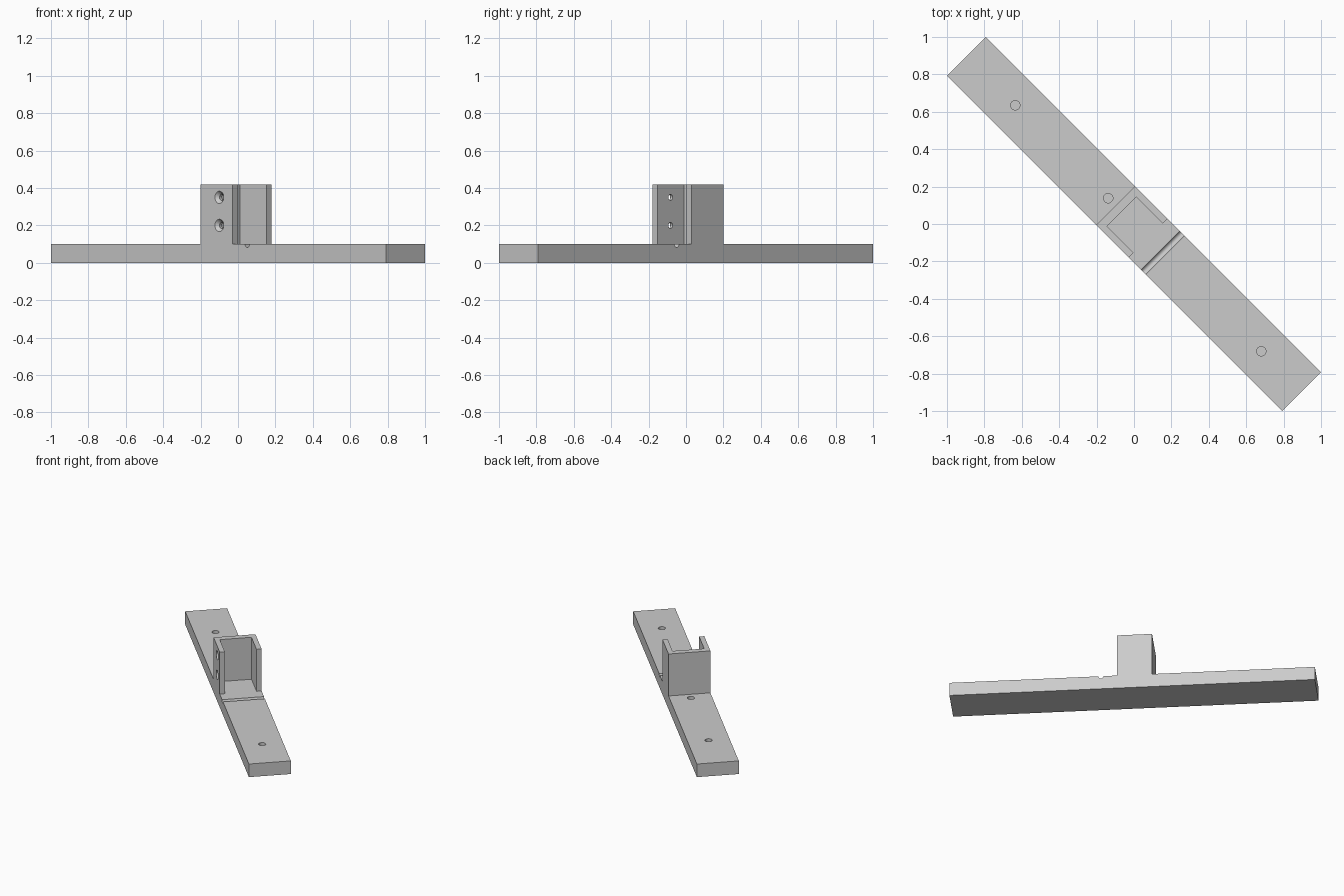
import bpy, bmesh, math
from mathutils import Matrix, Vector

if "Cube" in bpy.data.objects:
    bpy.data.objects.remove(bpy.data.objects["Cube"], do_unlink=True)

# The part is laid out along x, then turned 45 degrees about z
TURN = Matrix.Rotation(math.radians(-45), 4, 'Z')
HALF_LENGTH, HALF_WIDTH, BAR_TOP, WALL_TOP = 1.267, 0.147, 0.1, 0.42

grey = bpy.data.materials.new("light grey")
grey.use_nodes = True
colour = (0.6, 0.6, 0.6, 1)
grey.diffuse_color = colour
grey.node_tree.nodes["Principled BSDF"].inputs["Base Color"].default_value = colour


def finish(name, bm):
    bmesh.ops.recalc_face_normals(bm, faces=bm.faces)
    bmesh.ops.transform(bm, matrix=TURN, verts=bm.verts)
    mesh = bpy.data.meshes.new(name)
    bm.to_mesh(mesh)
    bm.free()
    mesh.materials.append(grey)
    obj = bpy.data.objects.new(name, mesh)
    bpy.context.collection.objects.link(obj)
    return obj


def prism(name, outline, z0, z1):
    bm = bmesh.new()
    face = bm.faces.new([bm.verts.new((x, y, z0)) for x, y in outline])
    new = bmesh.ops.extrude_face_region(bm, geom=[face])["geom"]
    top = [v for v in new if isinstance(v, bmesh.types.BMVert)]
    bmesh.ops.translate(bm, vec=(0, 0, z1 - z0), verts=top)
    return finish(name, bm)


def cylinder(name, start, end, r0, r1):
    start, end = Vector(start), Vector(end)
    axis = end - start
    place = (Matrix.Translation((start + end) / 2)
             @ axis.to_track_quat('Z', 'Y').to_matrix().to_4x4())
    bm = bmesh.new()
    bmesh.ops.create_cone(bm, cap_ends=True, segments=32, radius1=r0,
                          radius2=r1, depth=axis.length, matrix=place)
    return finish(name, bm)


def select_only(obj):
    bpy.ops.object.select_all(action='DESELECT')
    obj.select_set(True)
    bpy.context.view_layer.objects.active = obj


def cut(obj, cutters):
    select_only(obj)
    for cutter in cutters:
        mod = obj.modifiers.new("cut", 'BOOLEAN')
        mod.operation, mod.solver, mod.object = 'DIFFERENCE', 'EXACT', cutter
        bpy.ops.object.modifier_apply(modifier=mod.name)
        bpy.data.objects.remove(cutter, do_unlink=True)
    bpy.ops.object.shade_smooth_by_angle(angle=math.radians(30))


# Base bar with blind screw holes and a rounded cross groove
L, W = HALF_LENGTH, HALF_WIDTH
bar = prism("base_bar", [(-L, -W), (L, -W), (L, W), (-L, W)], 0, BAR_TOP)
cutters = [cylinder("hole_cutter", (x, 0, 0.03), (x, 0, 0.2), 0.025, 0.025)
           for x in (-0.898, -0.195, 0.962)]
cutters.append(cylinder("groove_cutter", (0.217, -0.3, BAR_TOP),
                        (0.217, 0.3, BAR_TOP), 0.0175, 0.0175))
cut(bar, cutters)

# U-shaped socket, open at the top and on one end
BACK, FRONT, INNER_BACK, INNER = -0.138, 0.106, -0.094, 0.111
socket = prism("socket_walls",
               [(FRONT, -W), (FRONT, -INNER), (INNER_BACK, -INNER),
                (INNER_BACK, INNER), (FRONT, INNER), (FRONT, W),
                (BACK, W), (BACK, -W)], BAR_TOP, WALL_TOP)

# Countersunk screw holes through one side wall
cutters = []
for z in (0.2, 0.35):
    x = 0.006
    cutters.append(cylinder("screw_cutter", (x, -0.2, z), (x, -0.05, z), 0.016, 0.016))
    cutters.append(cylinder("countersink_cutter", (x, -W - 0.002, z),
                            (x, -W + 0.018, z), 0.035, 0.017))
cut(socket, cutters)
